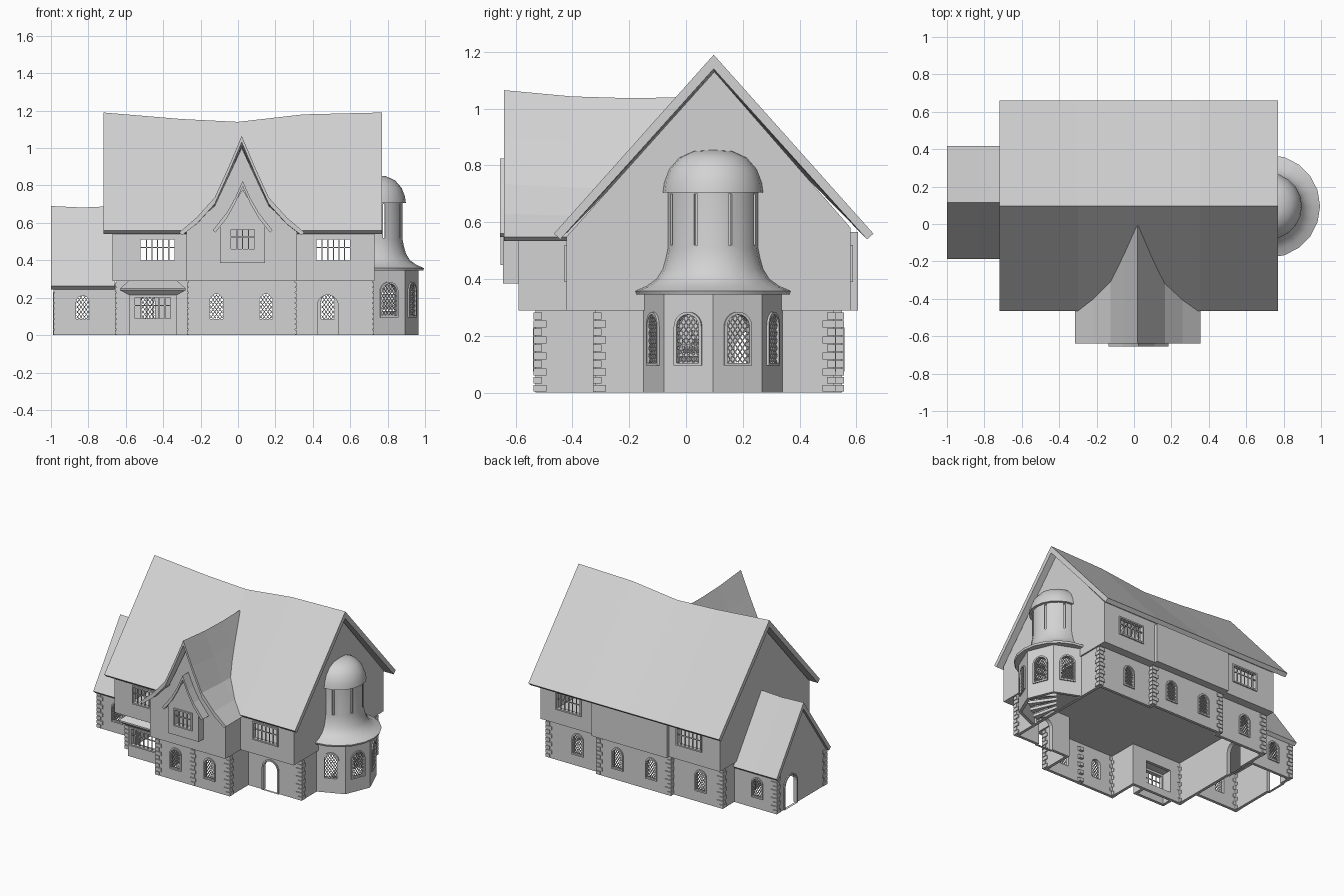
import bpy, bmesh
from math import sin, cos, pi, radians
from mathutils import Vector, Matrix

cube = bpy.data.objects.get("Cube")
if cube:
    bpy.data.objects.remove(cube)

GREY = (0.65, 0.65, 0.65, 1)
mat = bpy.data.materials.new("light_grey")
mat.diffuse_color = GREY
mat.use_nodes = True
mat.node_tree.nodes["Principled BSDF"].inputs["Base Color"].default_value = GREY


def finish(name, bm, recalc=True):
    if recalc:
        bmesh.ops.recalc_face_normals(bm, faces=bm.faces)
    me = bpy.data.meshes.new(name)
    bm.to_mesh(me)
    bm.free()
    me.materials.append(mat)
    ob = bpy.data.objects.new(name, me)
    bpy.context.collection.objects.link(ob)
    return ob


def add_rings(bm, rings, wrap=False):
    """Skin closed rings of points; cap the ends or join last to first."""
    vs = [[bm.verts.new(p) for p in r] for r in rings]
    n = len(vs[0])
    for a, b in zip(vs, vs[1:] + vs[:1] if wrap else vs[1:]):
        for i in range(n):
            bm.faces.new((a[i], a[(i + 1) % n], b[(i + 1) % n], b[i]))
    if not wrap:
        bm.faces.new(vs[0])
        bm.faces.new(vs[-1])


def loft(name, rings):
    bm = bmesh.new()
    add_rings(bm, rings)
    return finish(name, bm)


def box(bm, lo, hi):
    lo, hi = Vector(lo), Vector(hi)
    bmesh.ops.create_cube(bm, size=1, matrix=Matrix.Translation((lo + hi) / 2) @ Matrix.Diagonal((*(hi - lo), 1)))


def bake(ob):
    dg = bpy.context.evaluated_depsgraph_get()
    ob.data = bpy.data.meshes.new_from_object(ob.evaluated_get(dg))
    ob.modifiers.clear()


def thicken(ob, t=0.02):
    m = ob.modifiers.new("thickness", "SOLIDIFY")
    m.thickness, m.offset, m.use_even_offset = t, -1, True
    bake(ob)
    return ob


def walls(name, pts, z1, closed=False):
    bm = bmesh.new()
    lo = [bm.verts.new((x, y, 0)) for x, y in pts]
    hi = [bm.verts.new((x, y, z1)) for x, y in pts]
    n = len(pts)
    for i in range(n if closed else n - 1):
        j = (i + 1) % n
        bm.faces.new((lo[i], lo[j], hi[j], hi[i]))
    return thicken(finish(name, bm, False))


def section(axis, centre, pos, pts):
    """Place (offset, z) points on a slice across the x or y axis."""
    return [(pos, centre + d, z) if axis == "x" else (centre + d, pos, z) for d, z in pts]


def roof(name, axis, centre, half, stations, t):
    """Slab roof from a half profile (ridge to eave) with a sagging ridge."""
    rings = []
    far = half[-1][0]
    for pos, sag in stations:
        top = [(d, z + sag * (1 - d / far)) for d, z in half]
        low = [(d, z - t) for d, z in top[:-1]] + [(far - t * .45, top[-1][1] - t * .4)]
        ring = [(-d, z) for d, z in top[::-1]] + top[1:]
        ring += low[::-1] + [(-d, z) for d, z in low[1:]]
        rings.append(section(axis, centre, pos, ring))
    return loft(name, rings)


# ---- storeys -------------------------------------------------------------
TX, TY = .72, .095
lower = walls("lower_walls", [(-.65, -.32), (-.265, -.32), (-.265, -.53), (.305, -.53), (.305, -.32), (.72, -.32),
                              (.72, .52), (.305, .52), (.305, .55), (-.265, .55), (-.265, .52), (-.65, .52)], .3, True)
wing = walls("wing_walls", [(-.65, .39), (-.98, .39), (-.98, -.16), (-.65, -.16)], .27)
bay = walls("bay_walls", [(-.58, -.32), (-.58, -.4), (-.33, -.4), (-.33, -.32)], .23)
tower = walls("tower_walls", [(TX + .245 * cos(radians(a)), TY + .245 * sin(radians(a)))
                              for a in range(-90, 91, 45)], .35)
RIDGE = [(-.72, 0), (-.3, -.035), (0, -.05), (.35, -.01), (.77, 0)]
upper = loft("upper_storey", [section("x", 0, max(-.67, min(.73, x)),
             [(-.42, .29), (.58, .29), (.58, .58), (.1, 1.13 + s), (-.42, .55)]) for x, s in RIDGE])
thicken(upper)
gable = loft("front_gable", [section("y", .02, y, [(-.295, .29), (.295, .29), (.295, .56), (.145, .69),
             (0, 1.0), (-.145, .69), (-.295, .56)]) for y in (-.59, -.41)])
oriel = loft("oriel", [section("y", .025, y, [(-.12, .385), (.12, .385), (.12, .59), (.07, .66),
             (0, .78), (-.07, .66), (-.12, .59)]) for y in (-.645, -.58)])
loft("wing_attic", [section("x", .115, x, [(-.275, .26), (.275, .26), (0, .65)]) for x in (-.98, -.66)])
bm = bmesh.new()
box(bm, (-.275, .57, .29), (.315, .605, .565))
finish("rear_projection", bm)

# ---- roofs ---------------------------------------------------------------
roof("main_roof", "x", .0975, [(0, 1.19), (.5625, .56)], RIDGE, .05)
roof("wing_roof", "x", .115, [(0, .69), (.302, .262)], [(-1, 0), (-.83, -.008), (-.66, 0)], .045)
roof("gable_roof", "y", .02, [(0, 1.065), (.07, .9), (.145, .735), (.24, .63), (.335, .548)],
     [(-.64, 0), (-.4, -.022), (-.2, -.028), (-.01, -.025)], .035)
roof("oriel_roof", "y", .025, [(0, .825), (.04, .735), (.085, .655), (.16, .56)], [(-.655, 0), (-.58, 0)], .03)
loft("bay_roof", [[(-.455 - w, -.3, z), (-.455 + w, -.3, z), (-.455 + w, y, z), (-.455 - w, y, z)]
                  for w, y, z in ((.13, -.405, .215), (.175, -.43, .24), (.175, -.43, .25), (.13, -.36, .29))])


# ---- turret --------------------------------------------------------------
def half_lathe(name, profile, steps=10):
    bm = bmesh.new()
    vs = [bm.verts.new((TX, TY - r, z)) for r, z in profile]
    es = [bm.edges.new(e) for e in zip(vs, vs[1:])]
    bmesh.ops.spin(bm, geom=vs + es, cent=(TX, TY, 0), axis=(0, 0, 1), angle=pi, steps=steps)
    bmesh.ops.remove_doubles(bm, verts=bm.verts, dist=1e-5)
    bmesh.ops.recalc_face_normals(bm, faces=bm.faces)
    side = max(bm.faces, key=lambda f: f.calc_area())
    if side.normal.dot(side.calc_center_median() - Vector((TX, TY, 0))) < 0:
        bmesh.ops.reverse_faces(bm, faces=bm.faces)
    return finish(name, bm, False)


turret = thicken(half_lathe("turret", [(.22, .345), (.27, .345), (.275, .358), (.235, .375), (.2, .4), (.178, .435),
                                       (.167, .475), (.16, .51), (.16, .72)]), .012)
dome = half_lathe("turret_dome", [(.15, .705), (.178, .705), (.173, .74), (.155, .787), (.12, .827), (.07, .85), (0, .855)])


# ---- windows and doors ---------------------------------------------------
def outline(kind, w, h, grow=0):
    r = w / 2 + grow
    if kind == "rect":
        return [(-r, -grow), (r, -grow), (r, h + grow), (-r, h + grow)]
    base = -grow if kind == "arch" else 0
    arc = [(r * cos(pi * i / 10), h - w / 2 + r * sin(pi * i / 10)) for i in range(11)]
    return [(-r, base), (r, base)] + arc


def ring_at(M, pts, y):
    return [M @ Vector((u, y, z)) for u, z in pts]


def bar(bm, M, p, q, w=.0035):
    p, q = Vector((p[0], 0, p[1])), Vector((q[0], 0, q[1]))
    d = q - p
    rot = d.to_track_quat("X", "Y").to_matrix().to_4x4()
    bmesh.ops.create_cube(bm, size=1, matrix=M @ Matrix.Translation((p + q) / 2) @ rot
                          @ Matrix.Diagonal((d.length, w, w, 1)))


def glazing(bm, M, kind, w, h):
    if kind == "rect":
        n = max(4, round(w / .03))
        for i in range(1, n):
            bar(bm, M, (-w / 2 + w * i / n, 0), (-w / 2 + w * i / n, h), .006)
        bar(bm, M, (-w / 2, h * .62), (w / 2, h * .62), .006)
        return
    r = w / 2

    def inside(u, z):
        return abs(u) < r and 0 < z < h and (z < h - r or u * u + (z - h + r) ** 2 < r * r)
    for s in (-1, 1):
        for k in range(-8, 14):
            pts = [(u, k * .026 + s * 1.4 * u) for u in (-r + w * i / 40 for i in range(41))]
            pts = [p for p in pts if inside(*p)]
            if len(pts) > 2:
                bar(bm, M, pts[0], pts[-1])


cuts = {}
OPENINGS = [  # wall, x, y, z, facing angle, width, height, kind
    (gable, None, 0, 0, 0, 0, 0, ""),
    (oriel, .025, -.645, .46, 0, .125, .105, "rect"),
    (bay, -.455, -.4, .09, 0, .19, .11, "rect"),
    (lower, .48, -.32, 0, 0, .11, .215, "door"),
    (wing, -.98, .235, 0, -90, .13, .22, "door"),
    (lower, -.65, .235, 0, -90, .13, .22, "door"),
]
for x in (-.43, .51):
    OPENINGS += [(upper, x, -.42, .4, 0, .18, .11, "rect"), (upper, x, .58, .4, 180, .18, .11, "rect")]
for x in (-.115, .15):
    OPENINGS += [(lower, x, -.53, .085, 0, .07, .135, "arch"), (lower, x, .55, .085, 180, .07, .135, "arch")]
for x in (-.48, .48):
    OPENINGS.append((lower, x, .52, .085, 180, .07, .135, "arch"))
for y, a in ((-.16, 0), (.39, 180)):
    OPENINGS.append((wing, -.83, y, .085, a, .07, .125, "arch"))
for a in (-67.5, -22.5, 22.5, 67.5):
    c, s = cos(radians(a)), sin(radians(a))
    OPENINGS.append((tower, TX + .2263 * c, TY + .2263 * s, .105, a + 90, .085, .17, "arch"))
    OPENINGS.append((turret, TX + .158 * c, TY + .158 * s, .52, a + 90, .014, .18, "slit"))
# plain passages from the lower storey into the bay and the tower
OPENINGS += [(lower, -.455, -.32, .05, 0, .2, .16, "hole"), (lower, .72, TY, .005, 90, .4, .27, "hole")]

for wall, x, y, z, ang, w, h, kind in OPENINGS:
    if x is None:
        continue
    M = Matrix.Translation((x, y, z)) @ Matrix.Rotation(radians(ang), 4, "Z")
    shape = "rect" if kind in ("slit", "hole") else kind
    pts = outline(shape, w, h)
    hole = [(u, v - .02 if kind == "door" and v == 0 else v) for u, v in pts]
    cutter = cuts.setdefault(wall.name, bmesh.new())
    add_rings(cutter, [ring_at(M, hole, -.03), ring_at(M, hole, .032)])
    if kind in ("slit", "hole"):
        continue
    bm = bmesh.new()
    big = outline(shape, w, h, .01)
    add_rings(bm, [ring_at(M, pts, -.008), ring_at(M, big, -.008), ring_at(M, big, .01), ring_at(M, pts, .01)], True)
    if kind != "door":
        glazing(bm, M, kind, w, h)
    finish(wall.name + ("_door_frame" if kind == "door" else "_window"), bm)

for name, bm in cuts.items():
    wall = bpy.data.objects[name]
    cutter = finish("cutter", bm)
    cutter.hide_render = True
    m = wall.modifiers.new("openings", "BOOLEAN")
    m.object, m.operation, m.solver = cutter, "DIFFERENCE", "EXACT"
    bake(wall)
    bpy.data.objects.remove(cutter)

# ---- corner stones -------------------------------------------------------
bm = bmesh.new()
for x, y, sx, sy, n in [(-.65, -.32, -1, -1, 10), (.72, -.32, 1, -1, 10), (-.265, -.53, -1, -1, 10),
                        (.305, -.53, 1, -1, 10), (.02, -.53, 0, -1, 10), (-.65, .52, -1, 1, 10), (.72, .52, 1, 1, 10),
                        (-.265, .55, -1, 1, 10), (.305, .55, 1, 1, 10), (-.98, -.16, -1, -1, 9), (-.98, .39, -1, 1, 9)]:
    for i in range(n):
        lx, ly = (.046, .03) if i % 2 else (.03, .046)
        cx, cy, z = x - sx * (lx / 2 - .007), y - sy * (ly / 2 - .007), .004 + i * .0282
        box(bm, (cx - lx / 2, cy - ly / 2, z), (cx + lx / 2, cy + ly / 2, z + .024))
finish("corner_stones", bm)

# ---- spiral stair --------------------------------------------------------
bm = bmesh.new()
for i in range(9):
    a, b, z = radians(-90 + i * 11), radians(-77 + i * 11), .02 + i * .03
    wedge = [(TX, TY)] + [(TX + .19 * cos(t), TY + .19 * sin(t)) for t in (a, b)]
    add_rings(bm, [[(px, py, zz) for px, py in wedge] for zz in (z, z + .02)])
finish("spiral_stair", bm)

for ob in (turret, dome):
    bpy.ops.object.select_all(action="DESELECT")
    ob.select_set(True)
    bpy.context.view_layer.objects.active = ob
    bpy.ops.object.shade_smooth_by_angle(angle=radians(35))
